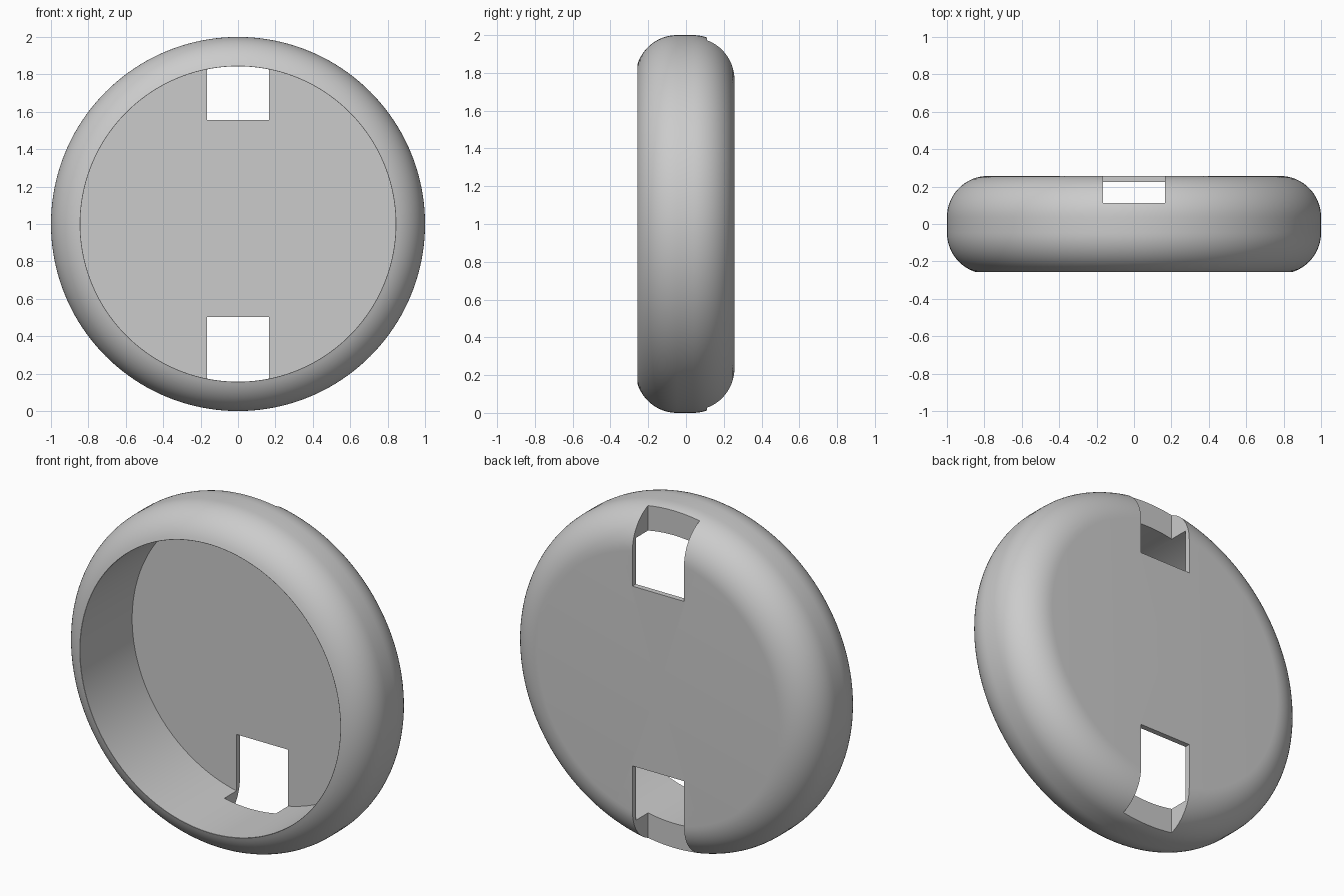
import bpy, bmesh
from math import sin, cos, pi, radians
from mathutils import Vector, Matrix

cube = bpy.data.objects.get("Cube")
if cube:
    bpy.data.objects.remove(cube, do_unlink=True)

HALF, CAVITY, FILLET, FLOOR = 0.257, 0.843, 0.22, 0.225
CENTRE = Vector((0, 0, 1))

grey = bpy.data.materials.new("plain grey")
grey.use_nodes = True
grey.diffuse_color = (0.6, 0.6, 0.6, 1)
grey.node_tree.nodes["Principled BSDF"].inputs["Base Color"].default_value = (0.6, 0.6, 0.6, 1)


def make_object(name, bm):
    bmesh.ops.recalc_face_normals(bm, faces=bm.faces)
    mesh = bpy.data.meshes.new(name)
    bm.to_mesh(mesh)
    bm.free()
    mesh.materials.append(grey)
    obj = bpy.data.objects.new(name, mesh)
    bpy.context.collection.objects.link(obj)
    return obj


# Profile as (radius, y): back face, rounded rim, front lip, cavity wall, floor
core = 1 - FILLET
profile = [(0, HALF)]
for i in range(17):
    a = pi / 2 * (1 - i / 16)
    profile.append((core + FILLET * cos(a), HALF - FILLET + FILLET * sin(a)))
lip_angle = radians(73)
for i in range(15):
    a = -lip_angle * i / 14
    profile.append((core + FILLET * cos(a), -0.047 + FILLET * sin(a)))
profile += [(CAVITY, -HALF), (CAVITY, FLOOR), (0, FLOOR)]

# Round shell, open at the front
bm = bmesh.new()
verts = [bm.verts.new((r, y, 1)) for r, y in profile]
edges = [bm.edges.new(pair) for pair in zip(verts, verts[1:])]
bmesh.ops.spin(bm, geom=verts + edges, cent=CENTRE, axis=(0, 1, 0),
               angle=2 * pi, steps=160, use_merge=False)
bmesh.ops.remove_doubles(bm, verts=bm.verts, dist=0.0004)
shell = make_object("round_shell", bm)

# Slots through the floor and rim at top and bottom
bpy.context.view_layer.objects.active = shell
shell.select_set(True)
for name, low, high in (("top_slot", 1.556, 2.2), ("bottom_slot", -0.2, 0.504)):
    bm = bmesh.new()
    bmesh.ops.create_cube(bm, size=1, matrix=Matrix.Translation((0, 0.255, (low + high) / 2))
                          @ Matrix.Diagonal((0.334, 0.286, high - low, 1)))
    cutter = make_object(name, bm)
    cutter.hide_render = True
    cut = shell.modifiers.new(name, "BOOLEAN")
    cut.operation, cut.solver, cut.object = "DIFFERENCE", "EXACT", cutter
    bpy.ops.object.modifier_apply(modifier=cut.name)
    bpy.data.objects.remove(cutter, do_unlink=True)

bpy.ops.object.shade_smooth_by_angle(angle=radians(25))
